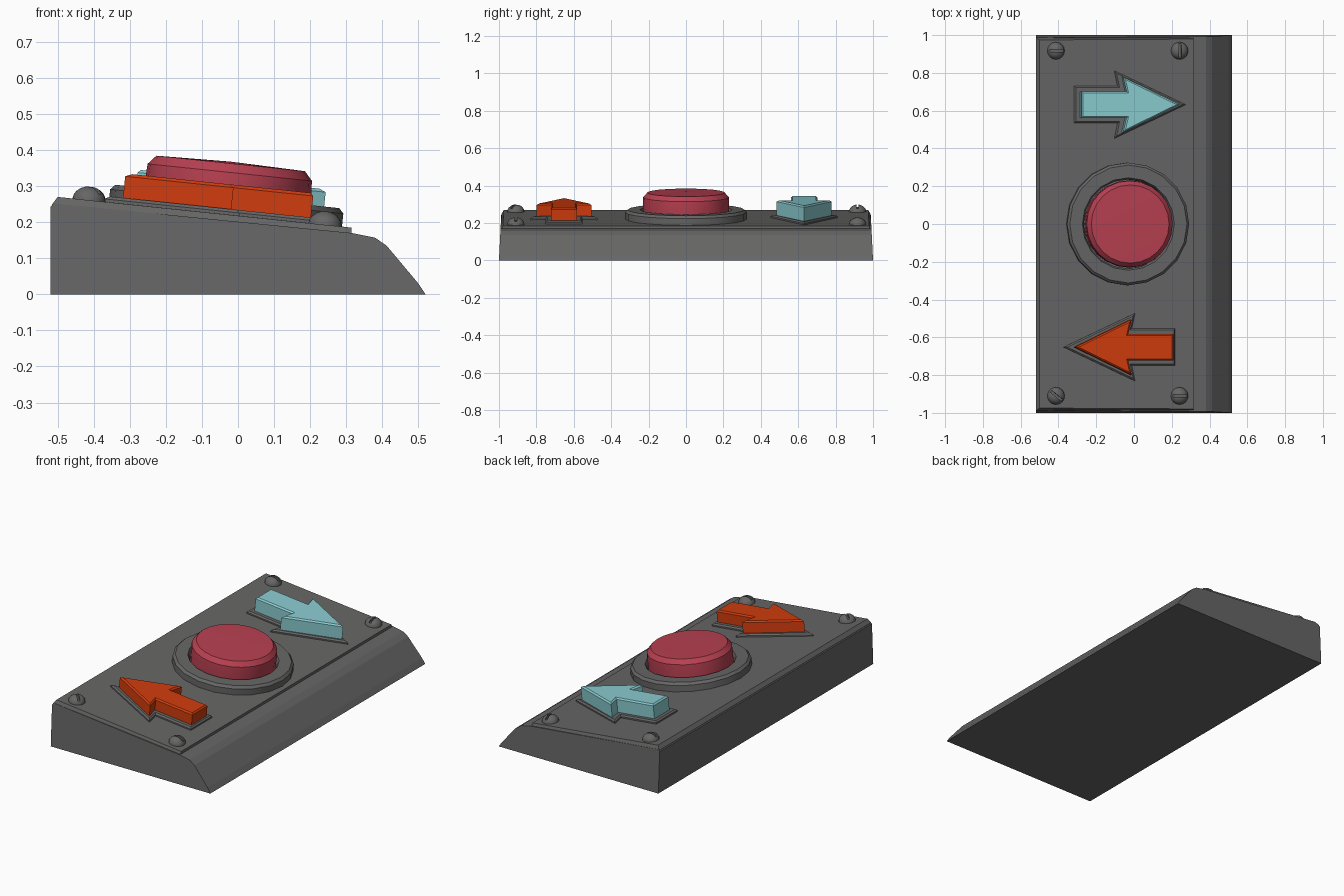
import bpy, bmesh, math
from mathutils import Matrix

if "Cube" in bpy.data.objects:
    bpy.data.objects.remove(bpy.data.objects["Cube"])

SLOPE = 0.1043                       # fall of the control face towards +x
TILT = math.atan(SLOPE)


def material(name, rgb):
    m = bpy.data.materials.new(name)
    m.diffuse_color = (*rgb, 1)
    m.use_nodes = True
    m.node_tree.nodes["Principled BSDF"].inputs["Base Color"].default_value = m.diffuse_color
    return m


GREY = material("dark grey", (0.135, 0.133, 0.132))
RED = material("red", (0.48, 0.051, 0.082))
ORANGE = material("orange", (0.63, 0.045, 0.004))
TEAL = material("pale teal", (0.26, 0.61, 0.64))


def on_face(x, y, turn=0):
    """Matrix that places a part upright on the sloping face."""
    return (Matrix.Translation((x, y, 0.218 - SLOPE * x))
            @ Matrix.Rotation(TILT, 4, 'Y')
            @ Matrix.Rotation(math.radians(turn), 4, 'Z'))


def finish(bm, name, mat, matrix=None, smooth=False):
    if matrix:
        bm.transform(matrix)
    bmesh.ops.recalc_face_normals(bm, faces=bm.faces[:])
    me = bpy.data.meshes.new(name)
    bm.to_mesh(me)
    bm.free()
    me.materials.append(mat)
    ob = bpy.data.objects.new(name, me)
    bpy.context.collection.objects.link(ob)
    if smooth:
        bpy.ops.object.select_all(action='DESELECT')
        ob.select_set(True)
        bpy.context.view_layer.objects.active = ob
        bpy.ops.object.shade_smooth_by_angle(angle=math.radians(32))
    return ob


def side_profile(name, points):
    """Sweep (x, z, end inset) points along y, with slightly leaning ends."""
    bm = bmesh.new()
    rows = [[bm.verts.new((x, s * (1 - 0.05 * z - inset), z)) for x, z, inset in points]
            for s in (-1, 1)]
    n = len(points)
    for i in range(n):
        j = (i + 1) % n
        bm.faces.new((rows[0][i], rows[0][j], rows[1][j], rows[1][i]))
    bm.faces.new(rows[0])
    bm.faces.new(rows[1])
    finish(bm, name, GREY)


def lathe(name, profile, sides, mat, matrix):
    """Spin (radius, height) points round the z axis."""
    bm = bmesh.new()
    vs = [bm.verts.new((r, 0, z)) for r, z in profile]
    edges = [bm.edges.new(p) for p in zip(vs, vs[1:])]
    bmesh.ops.spin(bm, geom=vs + edges, cent=(0, 0, 0), axis=(0, 0, 1),
                   angle=math.tau, steps=sides, use_duplicate=False)
    bmesh.ops.remove_doubles(bm, verts=bm.verts[:], dist=1e-4)
    return finish(bm, name, mat, matrix, True)


def arrow(name, half_outline, height, chamfer, mat, matrix):
    """Arrow along +x, mirrored across its own axis, with a chamfered top."""
    tip, *rest = half_outline
    outline = [tip] + rest + [(x, -y) for x, y in reversed(rest)]
    bm = bmesh.new()
    base = bm.faces.new([bm.verts.new((x, y, 0)) for x, y in outline])
    top = bmesh.ops.extrude_face_region(bm, geom=[base], use_keep_orig=True)['geom']
    verts = [g for g in top if isinstance(g, bmesh.types.BMVert)]
    faces = [g for g in top if isinstance(g, bmesh.types.BMFace)]
    bmesh.ops.translate(bm, verts=verts, vec=(0, 0, height - chamfer))
    bmesh.ops.recalc_face_normals(bm, faces=bm.faces[:])
    bmesh.ops.inset_region(bm, faces=faces, thickness=chamfer, depth=0, use_even_offset=True)
    for v in faces[0].verts:
        v.co.z = height
    finish(bm, name, mat, matrix)


# Wedge housing and the cover plate on top of it
side_profile("housing", [(-0.52, 0, 0), (-0.52, 0.242, 0), (-0.51, 0.252, 0.002),
                         (0.315, 0.17, 0), (0.38, 0.157, 0), (0.412, 0.135, 0),
                         (0.50, 0.03, 0), (0.52, 0, 0)])
side_profile("cover_plate", [(-0.517, 0.235, 0.001), (-0.515, 0.25, 0.002),
                             (-0.50, 0.27, 0.012), (0.315, 0.185, 0.012),
                             (0.315, 0.155, 0.002)])

# Round button in its collar
centre = on_face(-0.035, 0)
lathe("button_collar", [(0.325, -0.005), (0.325, 0.036), (0.312, 0.05), (0.245, 0.05),
                        (0.236, 0.035), (0.236, -0.005)], 20, GREY, centre)
lathe("button", [(0.228, 0), (0.231, 0.08), (0.229, 0.117), (0.207, 0.142), (0, 0.147)],
      24, RED, centre)

# Opposed arrow buttons on thin backing plates
KEY = [(0.262, 0), (-0.04, 0.147), (-0.022, 0.07), (-0.262, 0.07)]
BACK = [(0.297, 0), (-0.083, 0.179), (-0.066, 0.098), (-0.297, 0.098)]
arrow("teal_arrow_backing", BACK, 0.016, 0.008, GREY, on_face(-0.022, 0.632))
arrow("teal_arrow", KEY, 0.098, 0.008, TEAL, on_face(-0.027, 0.632))
arrow("orange_arrow_backing", BACK, 0.016, 0.008, GREY, on_face(-0.078, -0.652, 180))
arrow("orange_arrow", KEY, 0.084, 0.008, ORANGE, on_face(-0.06, -0.652, 180))

# Domed corner screws with a slot cut across each
for i, (x, y, turn) in enumerate([(-0.413, 0.917, 0), (0.241, 0.917, 90),
                                  (-0.413, -0.91, -40), (0.241, -0.91, 0)]):
    place = on_face(x, y, turn)
    dome = [(0.046 * math.cos(a), 0.038 * math.sin(a))
            for a in (math.pi / 2 * k / 5 for k in range(5))] + [(0, 0.038)]
    screw = lathe(f"screw_{i + 1}", [(0, -0.008), (0.046, -0.008)] + dome, 16, GREY, place)
    bm = bmesh.new()
    bmesh.ops.create_cube(bm, size=1, matrix=Matrix.Translation((0, 0, 0.04))
                          @ Matrix.Diagonal((0.12, 0.013, 0.04, 1)))
    cutter = finish(bm, f"slot_cutter_{i + 1}", GREY, place)
    cutter.hide_render = True
    cutter.hide_set(True)
    cut = screw.modifiers.new("slot", 'BOOLEAN')
    cut.operation, cut.object, cut.solver = 'DIFFERENCE', cutter, 'EXACT'
